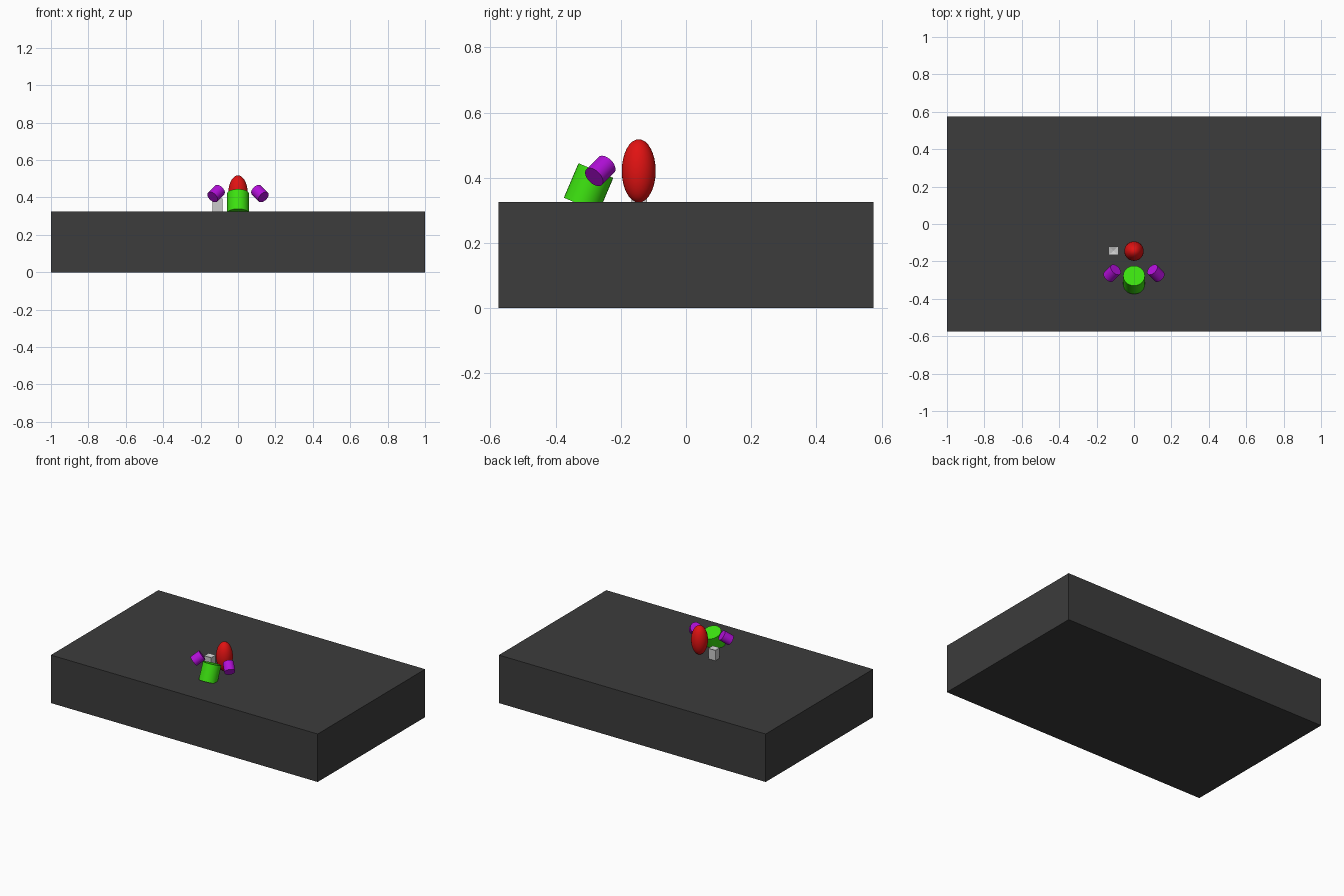
import bpy, bmesh
from mathutils import Vector, Matrix

if "Cube" in bpy.data.objects:
    bpy.data.objects.remove(bpy.data.objects["Cube"])


def material(name, rgb):
    m = bpy.data.materials.new(name)
    m.diffuse_color = (*rgb, 1)
    m.use_nodes = True
    m.node_tree.nodes["Principled BSDF"].inputs["Base Color"].default_value = m.diffuse_color
    return m


def finish(name, mat, smooth=True):
    ob = bpy.context.object
    ob.name = name
    bpy.ops.object.transform_apply(location=False, rotation=False, scale=True)
    if mat:
        ob.data.materials.append(mat)
    if smooth:
        bpy.ops.object.shade_smooth_by_angle()
    return ob


def box(name, center, size, mat=None):
    bpy.ops.mesh.primitive_cube_add(size=1, location=center)
    bpy.context.object.scale = size
    return finish(name, mat, False)


def cylinder(name, center, axis, radius, height, mat):
    rot = Vector(axis).to_track_quat('Z', 'Y').to_euler()
    bpy.ops.mesh.primitive_cylinder_add(vertices=32, radius=radius, depth=height,
                                        location=center, rotation=rot)
    return finish(name, mat)


dark = material("dark", (0.045, 0.045, 0.045))
green = material("green", (0.045, 0.75, 0.005))
red = material("red", (0.75, 0.006, 0.006))
purple = material("purple", (0.45, 0.005, 0.7))

# slab
box("base_slab", (0, 0, 0.1625), (2, 1.15, 0.325), dark)

# tilted drum, partly sunk into the slab
cylinder("tilted_drum", (0, -0.299, 0.369), (0, 0.39, 0.92), 0.058, 0.115, green)

# standing egg
bpy.ops.mesh.primitive_uv_sphere_add(segments=32, ring_count=16, radius=1,
                                     location=(0, -0.145, 0.421))
bpy.context.object.scale = (0.052, 0.052, 0.097)
finish("standing_egg", red)

# mirrored pair of small tilted drums
for side, s in (("right", 1), ("left", -1)):
    cylinder("small_drum_" + side, (s * 0.117, -0.263, 0.421), (-s, 1, 1),
             0.0338, 0.066, purple)

# small grey post with a slightly dished top
post = box("small_post", (-0.11, -0.143, 0.36), (0.052, 0.048, 0.07))
bm = bmesh.new()
bm.from_mesh(post.data)
top = [f for f in bm.faces if f.normal.z > 0.9]
for v in bmesh.ops.poke(bm, faces=top)["verts"]:
    v.co.z -= 0.008
bm.to_mesh(post.data)
bm.free()
